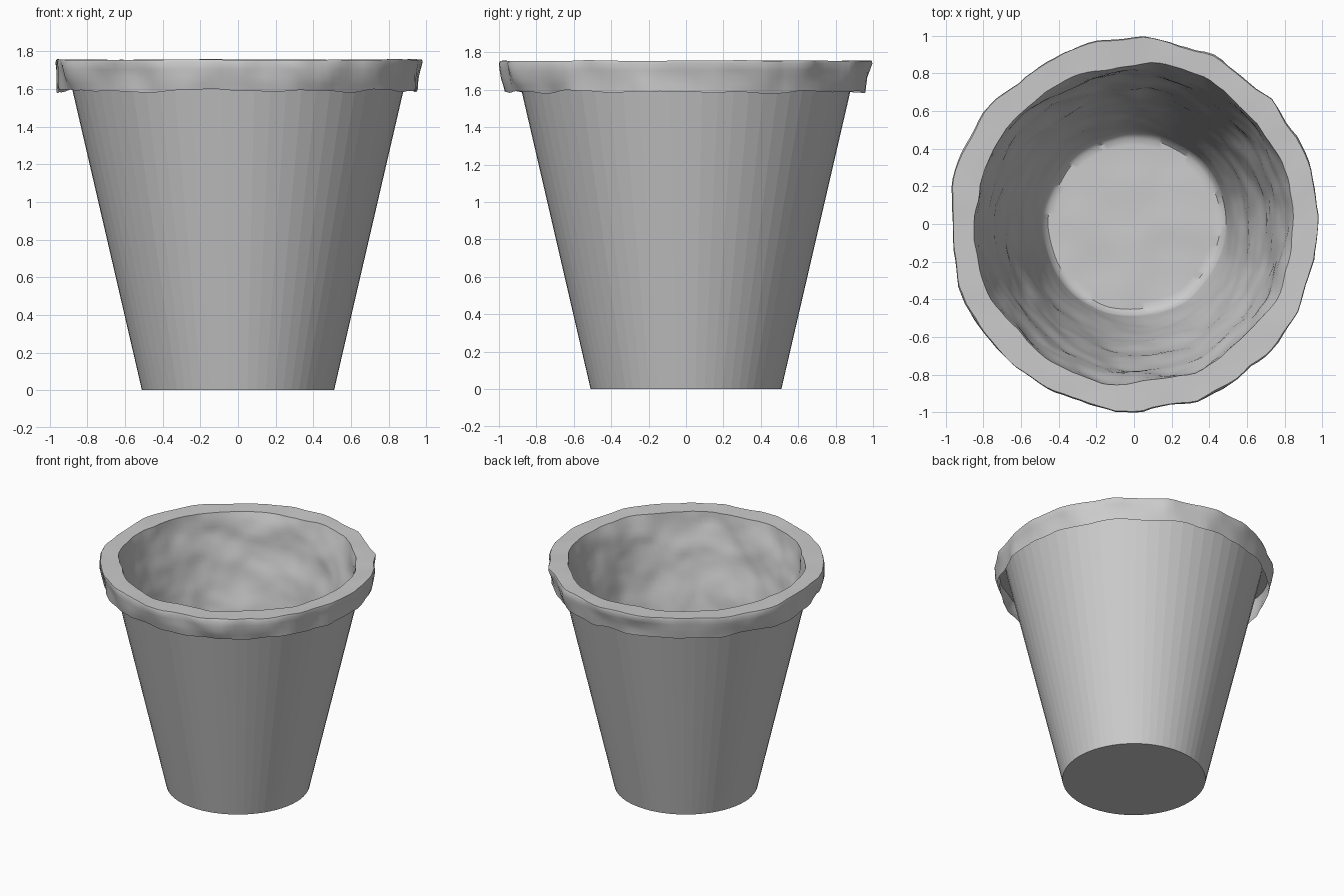
import bpy, bmesh, math
from mathutils import Vector, noise

if "Cube" in bpy.data.objects:
    bpy.data.objects.remove(bpy.data.objects["Cube"])


def lathe(name, profile, segs, cap=False, rough=0.0):
    """Spin (radius, z) points round z; cap closes the first ring."""
    bm = bmesh.new()
    rings = []
    for r, z in profile:
        rings.append([bm.verts.new((r * math.cos(2 * math.pi * i / segs),
                                    r * math.sin(2 * math.pi * i / segs), z))
                      for i in range(segs)])
    for a, b in zip(rings, rings[1:]):
        for i in range(segs):
            j = (i + 1) % segs
            bm.faces.new((a[i], a[j], b[j], b[i]))
    if cap:
        c = bm.verts.new((0, 0, profile[0][1]))
        for i in range(segs):
            bm.faces.new((c, rings[0][(i + 1) % segs], rings[0][i]))
    # Hand-made wobble: noise in the radial and vertical directions
    if rough:
        for v in bm.verts:
            p = v.co.copy()
            r = math.hypot(p.x, p.y)
            if r < 0.01:
                continue
            k = rough * min(1.0, 0.3 + max(0.0, r - 0.5) * 1.8)
            n = noise.noise(p * 4.5) + 0.3 * noise.noise(p * 11)
            m = noise.noise(p * 5.5 + Vector((9, 3, 5)))
            lift = 0.15 if p.z > 1.7 else 0.7
            v.co.x += p.x / r * k * n
            v.co.y += p.y / r * k * n
            v.co.z += k * m * lift
    bm.normal_update()
    me = bpy.data.meshes.new(name)
    bm.to_mesh(me)
    bm.free()
    ob = bpy.data.objects.new(name, me)
    bpy.context.collection.objects.link(ob)
    return ob


def subdivide(points, step):
    out = [points[0]]
    for (r0, z0), (r1, z1) in zip(points, points[1:]):
        n = max(1, round(math.hypot(r1 - r0, z1 - z0) / step))
        out += [(r0 + (r1 - r0) * t / n, z0 + (z1 - z0) * t / n)
                for t in range(1, n + 1)]
    return out


# Clean tapered outer wall with a flat base, running up inside the rim
lathe("outer_wall", [(0.51, 0.0), (0.912, 1.735)], 64, cap=True)

# Lumpy liner: floor, inner wall, flat top and overhanging lip, open underneath
liner = lathe("liner_and_rim",
              subdivide([(0.06, 0.1), (0.455, 0.1), (0.485, 0.125),
                         (0.848, 1.752), (0.978, 1.755), (0.983, 1.74),
                         (0.957, 1.59)], 0.035),
              128, cap=True, rough=0.03)
bm = bmesh.new()
bm.from_mesh(liner.data)
bmesh.ops.recalc_face_normals(bm, faces=bm.faces)
if max(bm.faces, key=lambda f: f.calc_center_median().z).normal.z < 0:
    bmesh.ops.reverse_faces(bm, faces=bm.faces)
bm.to_mesh(liner.data)
bm.free()
bpy.ops.object.select_all(action='DESELECT')
liner.select_set(True)
bpy.context.view_layer.objects.active = liner
bpy.ops.object.shade_smooth_by_angle(angle=math.radians(40))
